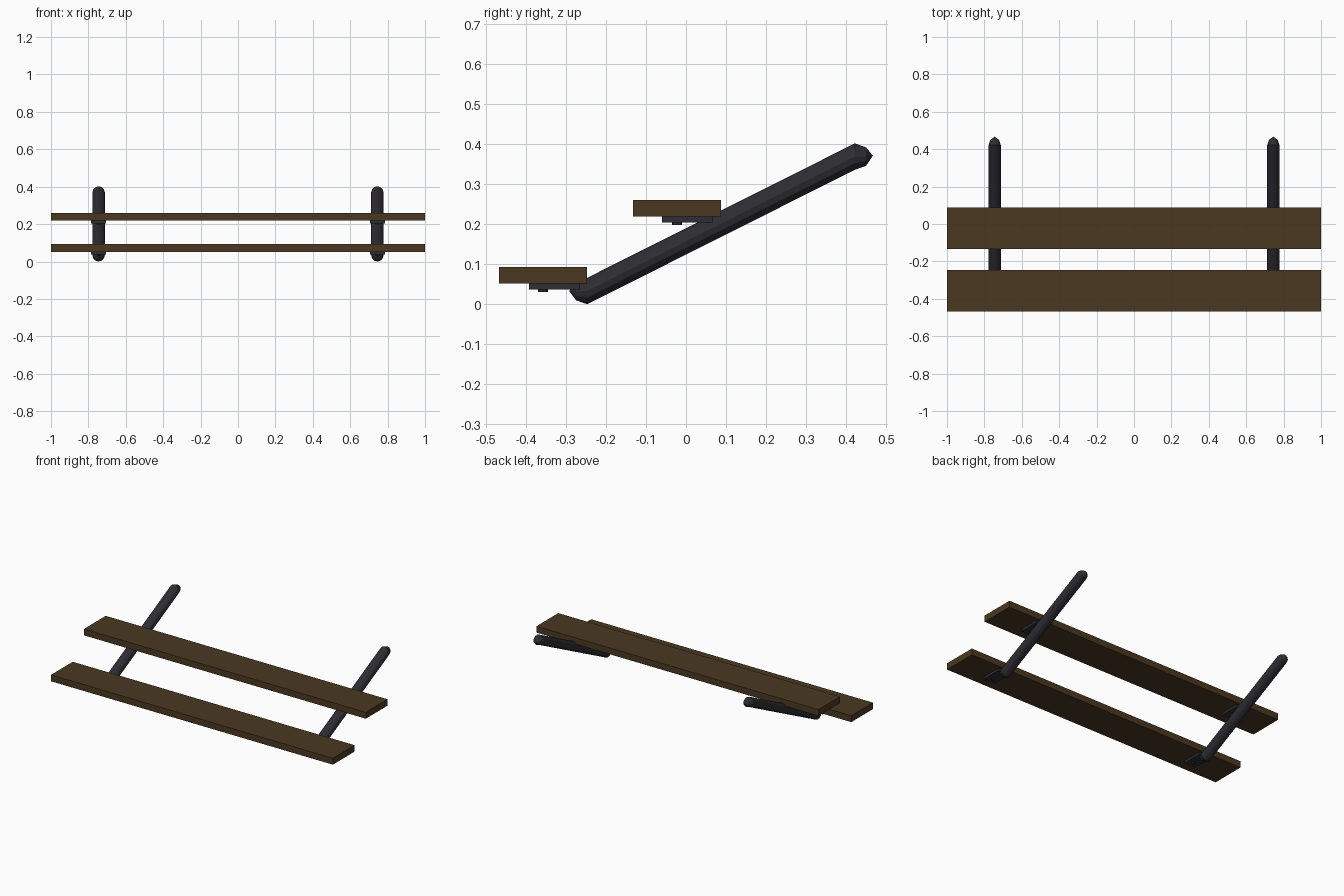
import bpy, bmesh
from math import cos, sin, pi

if "Cube" in bpy.data.objects:
    bpy.data.objects.remove(bpy.data.objects["Cube"])


def material(name, rgb):
    m = bpy.data.materials.new(name)
    m.diffuse_color = (*rgb, 1)
    m.use_nodes = True
    m.node_tree.nodes["Principled BSDF"].inputs["Base Color"].default_value = m.diffuse_color
    return m


WOOD = material("dark_wood", (0.07, 0.04, 0.016))
IRON = material("dark_metal", (0.028, 0.026, 0.033))


def finish(bm, name, mat):
    bmesh.ops.recalc_face_normals(bm, faces=bm.faces)
    me = bpy.data.meshes.new(name)
    bm.to_mesh(me)
    bm.free()
    me.materials.append(mat)
    ob = bpy.data.objects.new(name, me)
    bpy.context.collection.objects.link(ob)
    return ob


def box(name, x, y, z, mat):
    bm = bmesh.new()
    bmesh.ops.create_cube(bm, size=1)
    for v in bm.verts:
        v.co = [(a + b) / 2 + c * (b - a) for (a, b), c in zip((x, y, z), v.co)]
    return finish(bm, name, mat)


def pole(name, x, r=0.033, n=12, dome=0.045):
    # Sloping rod with upright circular sections and domed ends
    rings = [(-0.247 - dome * 0.62, 0.033, r * 0.7), (-0.247, 0.033, r),
             (0.422, 0.369, r), (0.422 + dome * 0.62, 0.369, r * 0.7)]
    bm = bmesh.new()
    loops = [[bm.verts.new((x + q * cos(2 * pi * i / n), y, z + q * sin(2 * pi * i / n)))
              for i in range(n)] for y, z, q in rings]
    for a, b in zip(loops, loops[1:]):
        for i in range(n):
            j = (i + 1) % n
            bm.faces.new((a[i], a[j], b[j], b[i]))
    for loop, y, z in ((loops[0], -0.247 - dome, 0.033), (loops[-1], 0.422 + dome, 0.371)):
        tip = bm.verts.new((x, y, z))
        for i in range(n):
            bm.faces.new((loop[i], loop[(i + 1) % n], tip))
    return finish(bm, name, IRON)


def bolt(name, x, y, z0, z1):
    bm = bmesh.new()
    bmesh.ops.create_cone(bm, cap_ends=True, segments=8, radius1=0.0125, radius2=0.0125,
                          depth=z1 - z0)
    bmesh.ops.translate(bm, verts=bm.verts, vec=(x, y, (z0 + z1) / 2))
    return finish(bm, name, IRON)


# Two seat planks: centre y, underside z, bracket front and back
STEPS = {"lower": (-0.357, 0.052, -0.393, -0.265),
         "upper": (-0.023, 0.219, -0.060, 0.068)}
for label, (yc, z, y0, y1) in STEPS.items():
    box(label + "_plank", (-1, 1), (yc - 0.11, yc + 0.11), (z, z + 0.041), WOOD)
    # Brackets and bolt heads joining the plank to each pole
    for side, x in (("left", -0.745), ("right", 0.745)):
        box(f"{label}_bracket_{side}", (x - 0.04, x + 0.04), (y0, y1), (z - 0.015, z), IRON)
        bolt(f"{label}_bolt_{side}", x, yc, z - 0.021, z - 0.012)

# Sloping support poles
for side, x in (("left", -0.745), ("right", 0.745)):
    pole("pole_" + side, x)
